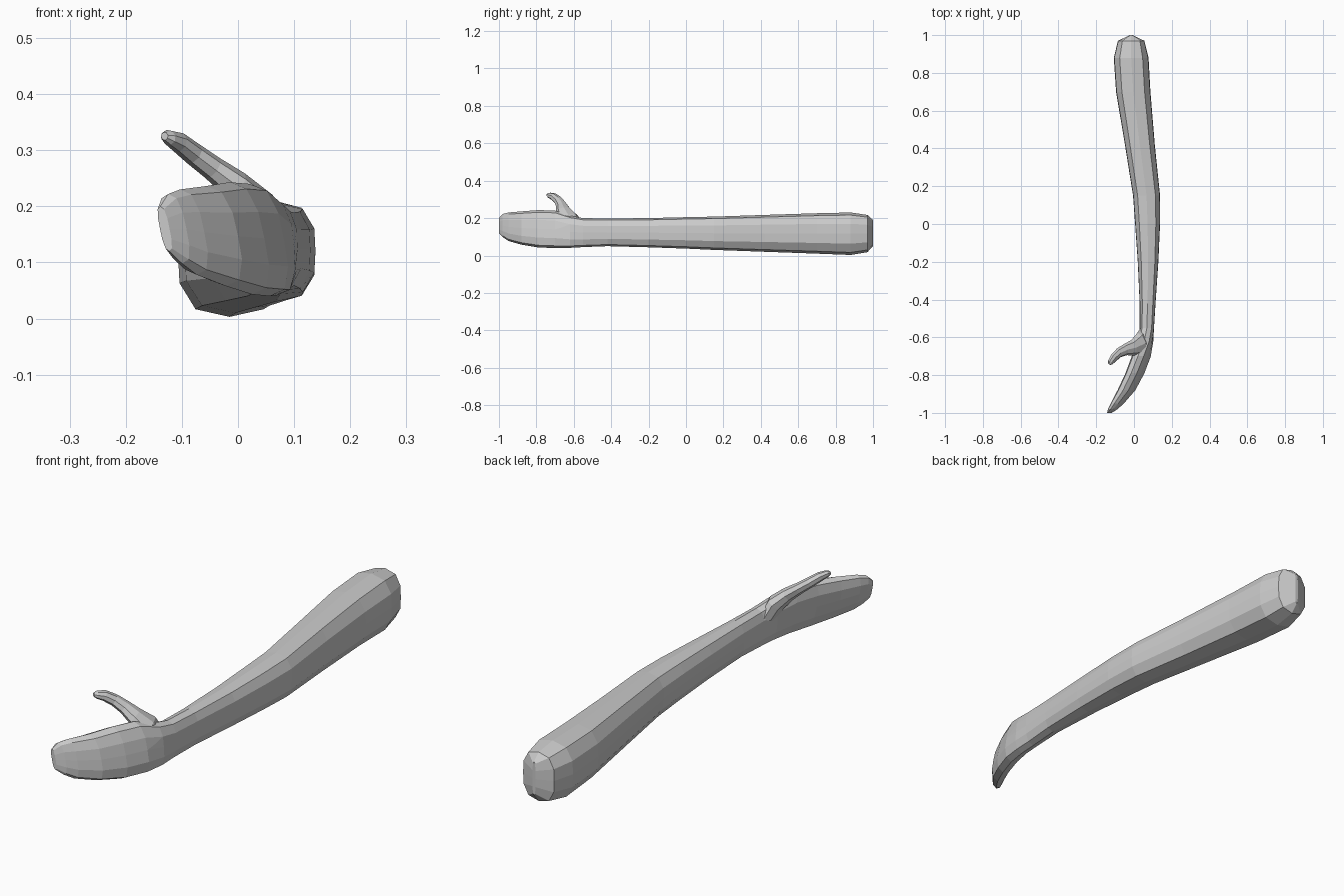
import bpy, bmesh, math
from mathutils import Vector

if "Cube" in bpy.data.objects:
    bpy.data.objects.remove(bpy.data.objects["Cube"], do_unlink=True)

grey = bpy.data.materials.new("plain_grey")
grey.use_nodes = True
grey.diffuse_color = (0.6, 0.6, 0.6, 1)
grey.node_tree.nodes["Principled BSDF"].inputs["Base Color"].default_value = (0.6, 0.6, 0.6, 1)


def loft(name, rings):
    """Skin a list of equal-sized rings into a closed solid."""
    bm = bmesh.new()
    loops = [[bm.verts.new(p) for p in ring] for ring in rings]
    n = len(loops[0])
    for a, b in zip(loops, loops[1:]):
        for i in range(n):
            j = (i + 1) % n
            bm.faces.new((a[i], a[j], b[j], b[i]))
    bm.faces.new(loops[0])
    bm.faces.new(loops[-1])
    bmesh.ops.recalc_face_normals(bm, faces=bm.faces[:])
    mesh = bpy.data.meshes.new(name)
    bm.to_mesh(mesh)
    bm.free()
    mesh.materials.append(grey)
    obj = bpy.data.objects.new(name, mesh)
    bpy.context.collection.objects.link(obj)
    return obj


# Boxy rounded cross-section, as fractions of half width and half height
half = [(0, 1), (0.66, 0.88), (0.97, 0.47), (1, 0), (0.97, -0.47), (0.66, -0.88)]
section = half + [(-x, -z) for x, z in half]

# Arm and mitten hand: y, x min, x max, z min, z max, sideways lean
stations = [
    (1.00, -0.022, -0.008, 0.05, 0.19, 0),
    (0.97, -0.085, 0.055, 0.018, 0.217, 0),
    (0.88, -0.107, 0.077, 0.003, 0.23, 0),
    (0.70, -0.095, 0.087, 0.01, 0.226, 0),
    (0.42, -0.048, 0.11, 0.02, 0.217, 0),
    (0.15, -0.005, 0.138, 0.03, 0.208, 0),
    (0.00, 0.006, 0.138, 0.037, 0.205, 0),
    (-0.20, 0.02, 0.129, 0.044, 0.2, 0),
    (-0.42, 0.03, 0.114, 0.05, 0.198, 0),
    (-0.55, 0.03, 0.106, 0.045, 0.2, 0),
    (-0.62, 0.022, 0.10, 0.041, 0.213, -0.08),
    (-0.70, -0.005, 0.082, 0.04, 0.24, -0.18),
    (-0.79, -0.037, 0.047, 0.043, 0.243, -0.2),
    (-0.88, -0.08, 0.0, 0.058, 0.236, -0.2),
    (-0.95, -0.117, -0.06, 0.078, 0.23, -0.2),
    (-0.98, -0.132, -0.092, 0.098, 0.222, -0.2),
    (-1.00, -0.139, -0.122, 0.12, 0.2, -0.2),
]
rings = []
for y, x0, x1, z0, z1, lean in stations:
    cx, cz, w, h = (x0 + x1) / 2, (z0 + z1) / 2, (x1 - x0) / 2, (z1 - z0) / 2
    rings.append([(cx + u * w + lean * v * h, y, cz + v * h) for u, v in section])
arm = loft("arm_and_hand", rings)

# Thumb: centre, radius along the hand, thickness
thumb_path = [
    ((0.055, -0.62, 0.15), 0.075, 0.03),
    ((0.035, -0.635, 0.20), 0.062, 0.034),
    ((-0.005, -0.655, 0.238), 0.042, 0.027),
    ((-0.045, -0.665, 0.268), 0.031, 0.022),
    ((-0.08, -0.682, 0.294), 0.026, 0.02),
    ((-0.107, -0.708, 0.315), 0.023, 0.018),
    ((-0.124, -0.732, 0.323), 0.017, 0.013),
    ((-0.131, -0.742, 0.325), 0.008, 0.007),
]
centres = [Vector(p) for p, _, _ in thumb_path]
rings = []
for i, (_, r, t) in enumerate(thumb_path):
    d = (centres[min(i + 1, len(centres) - 1)] - centres[max(i - 1, 0)]).normalized()
    up = Vector((0.55, 0, 0.83))
    side = d.cross(up).normalized()
    up = side.cross(d).normalized()
    rings.append([centres[i] + side * r * math.cos(k * math.pi / 4)
                  + up * t * math.sin(k * math.pi / 4) for k in range(8)])
thumb = loft("thumb", rings)

# Fuse the thumb into the hand
union = arm.modifiers.new("fuse_thumb", "BOOLEAN")
union.operation = "UNION"
union.object = thumb
union.solver = "EXACT"
bpy.context.view_layer.objects.active = arm
arm.select_set(True)
bpy.ops.object.modifier_apply(modifier=union.name)
bpy.data.objects.remove(thumb, do_unlink=True)
